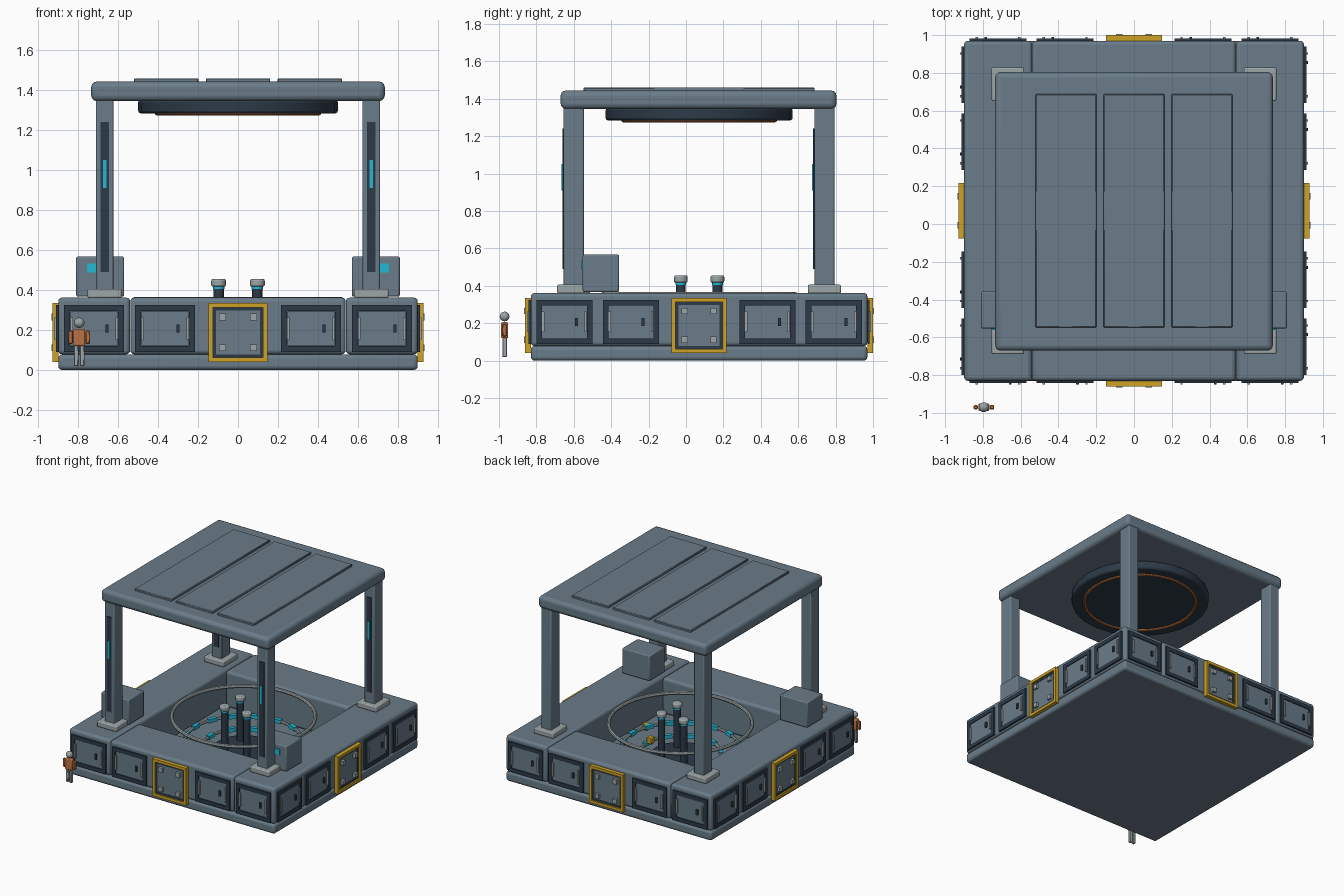
import bpy, bmesh
from math import cos, sin, pi, radians
from mathutils import Matrix, Vector

if "Cube" in bpy.data.objects:
    bpy.data.objects.remove(bpy.data.objects["Cube"], do_unlink=True)

CY = 0.07          # y of the platform centre


def material(name, rgb):
    lin = [((c / 255 + 0.055) / 1.055) ** 2.4 for c in rgb] + [1]
    m = bpy.data.materials.new(name)
    m.use_nodes = True
    m.diffuse_color = lin
    m.node_tree.nodes["Principled BSDF"].inputs["Base Color"].default_value = lin
    return m


STEEL = material("blue grey steel", (106, 124, 137))
DARK = material("dark slate", (44, 58, 71))
PALE = material("pale metal", (156, 166, 168))
GOLD = material("hazard gold", (205, 162, 38))
CYAN = material("cyan light", (34, 184, 212))
COPPER = material("copper orange", (190, 116, 66))


def finish(obj, bevel=0.0, segments=3, smooth=False):
    if bevel:
        mod = obj.modifiers.new("rounded edges", "BEVEL")
        mod.width, mod.segments = bevel, segments
    if smooth or bevel:
        bpy.ops.object.select_all(action="DESELECT")
        obj.select_set(True)
        bpy.context.view_layer.objects.active = obj
        bpy.ops.object.shade_smooth_by_angle(angle=radians(35))
    return obj


def link(name, mesh):
    obj = bpy.data.objects.new(name, mesh)
    bpy.context.collection.objects.link(obj)
    return obj


def boxes(name, parts):
    """Mesh of several boxes, each given as (centre, size, material)."""
    mesh, bm = bpy.data.meshes.new(name), bmesh.new()
    for loc, size, mat in parts:
        if mat.name not in mesh.materials:
            mesh.materials.append(mat)
        index = mesh.materials.find(mat.name)
        made = bmesh.ops.create_cube(
            bm, size=1, matrix=Matrix.Translation(loc) @ Matrix.Diagonal((*size, 1)))
        for f in {f for v in made["verts"] for f in v.link_faces}:
            f.material_index = index
    bm.to_mesh(mesh)
    bm.free()
    return mesh


def box(name, loc, size, mat, bevel=0.0, segments=3):
    obj = link(name, boxes(name, [((0, 0, 0), size, mat)]))
    obj.location = loc
    return finish(obj, bevel, segments)


def cylinder(name, loc, radius, depth, mat, sides=24, bevel=0.0):
    bpy.ops.mesh.primitive_cylinder_add(vertices=sides, radius=radius, depth=depth, location=loc)
    obj = bpy.context.object
    obj.name = name
    obj.data.materials.append(mat)
    return finish(obj, bevel, 2, True)


def ring(name, z, radius, thick, mat):
    bpy.ops.mesh.primitive_torus_add(major_radius=radius, minor_radius=thick, major_segments=48,
                                     minor_segments=8, location=(0, CY, z))
    obj = bpy.context.object
    obj.name = name
    obj.data.materials.append(mat)
    return finish(obj, smooth=True)


def frame(w, h, t, d, mat):
    """Four bars around a rectangle, standing out towards -y."""
    bars = [((s * (w - t) / 2, -d / 2, 0), (t, d, h), mat) for s in (-1, 1)]
    return bars + [((0, -d / 2, s * (h - t) / 2), (w - 2 * t, d, t), mat) for s in (-1, 1)]


# Base: floor slab and four thick walls around a square pit
box("floor_slab", (0, CY, 0.039), (1.8, 1.8, 0.078), STEEL, 0.02)
for s, side in ((-1, "a"), (1, "b")):
    box("side_wall_" + side, (s * 0.72, CY, 0.22), (0.36, 1.8, 0.284), STEEL, 0.02)
    box("end_wall_" + side, (0, CY + s * 0.72, 0.22), (1.078, 0.36, 0.284), STEEL, 0.02)

# Wall panels: hatch doors either side of a gold-framed plate
hatch = boxes("hatch", frame(0.3, 0.235, 0.03, 0.012, DARK) + [
    ((0, -0.004, 0), (0.235, 0.008, 0.17), STEEL),
    ((0.065, -0.011, 0), (0.015, 0.018, 0.042), DARK)] + [
    ((s * 0.113, -0.01, 0), (0.012, 0.02, 0.11), PALE) for s in (-1, 1)])
plate = boxes("gold_plate", frame(0.295, 0.295, 0.022, 0.03, GOLD)
              + frame(0.252, 0.252, 0.016, 0.018, DARK) + [
    ((0, -0.008, 0), (0.22, 0.016, 0.22), STEEL)] + [
    ((a * 0.077, -0.018, b * 0.077), (0.034, 0.034, 0.034), PALE)
    for a in (-1, 1) for b in (-1, 1)])
for k in range(4):
    turn = Matrix.Translation((0, CY, 0)) @ Matrix.Rotation(k * pi / 2, 4, "Z")
    for u in (-0.72, -0.365, 0, 0.365, 0.72):
        panel = link("gold_plate" if u == 0 else "hatch", plate if u == 0 else hatch)
        panel.matrix_world = turn @ Matrix.Translation((u, -0.9, 0.188 if u == 0 else 0.207))

# Pillars with feet and a lit strip on the front face
for sx in (-1, 1):
    for sy in (-1, 1):
        x, y = sx * 0.668, CY + sy * 0.67
        box("pillar_foot", (x, y, 0.383), (0.172, 0.178, 0.046), PALE, 0.008, 2)
        box("pillar", (x, y, 0.87), (0.088, 0.108, 0.98), STEEL, 0.008, 2)
        box("pillar_strip", (x, y - 0.056, 0.865), (0.042, 0.008, 0.75), DARK)
        box("pillar_light", (x, y - 0.061, 0.98), (0.018, 0.008, 0.14), CYAN)

# Roof with three raised panels and a round lamp beneath
box("roof", (0, CY - 0.003, 1.395), (1.47, 1.475, 0.098), STEEL, 0.028)
for x in (-0.36, 0, 0.36):
    box("roof_panel", (x, CY, 1.448), (0.322, 1.235, 0.024), STEEL, 0.004, 1)
cylinder("lamp_housing", (0, CY, 1.318), 0.5, 0.066, DARK, 24, 0.012)
ring("lamp_ring", 1.287, 0.405, 0.013, COPPER)

# Control consoles with screens
for s in (-1, 1):
    box("console", (s * 0.69, -0.455, 0.467), (0.24, 0.195, 0.2), STEEL, 0.008, 2)
    box("console_screen", (s * 0.69, -0.556, 0.51), (0.13, 0.008, 0.045), CYAN)

# Pit: rim ring, floor rings with light segments, cluster of rods
ring("pit_rim", 0.352, 0.515, 0.014, PALE)
for radius, z, count in ((0.42, 0.16, 16), (0.29, 0.12, 10)):
    ring("pit_pipe", z, radius, 0.012, PALE)
    for i in range(count):
        a = 2 * pi * i / count
        seg = box("pipe_light", (radius * cos(a), CY + radius * sin(a), z),
                  (0.03, 0.07, 0.03), CYAN)
        seg.rotation_euler.z = a
for x, y in ((0.42, -0.1), (0.26, 0.07)):
    box("valve_box", (x, y, 0.15), (0.045, 0.045, 0.05), GOLD, 0.005, 1)
cylinder("rod_base", (0, CY, 0.09), 0.22, 0.03, DARK, 24, 0.006)
for sx in (-1, 1):
    for sy in (-1, 1):
        x, y = sx * 0.097, CY + sy * 0.098
        cylinder("rod", (x, y, 0.245), 0.026, 0.34, DARK, 12)
        cylinder("rod_light", (x, y, 0.411), 0.029, 0.012, CYAN, 12)
        cylinder("rod_cap", (x, y, 0.436), 0.037, 0.04, PALE, 12, 0.01)

# Small worker standing by the front corner
FX, FY = -0.795, -0.97
box("worker_torso", (FX, FY, 0.163), (0.058, 0.038, 0.085), COPPER, 0.006, 2)
for s in (-1, 1):
    box("worker_leg", (FX + s * 0.015, FY, 0.071), (0.021, 0.024, 0.104), PALE, 0.003, 1)
    box("worker_arm", (FX + s * 0.043, FY, 0.163), (0.022, 0.022, 0.066), COPPER, 0.004, 1)
bpy.ops.mesh.primitive_uv_sphere_add(segments=16, ring_count=10, radius=0.026,
                                     location=(FX, FY, 0.236))
head = bpy.context.object
head.name = "worker_head"
head.data.materials.append(PALE)
finish(head, smooth=True)
